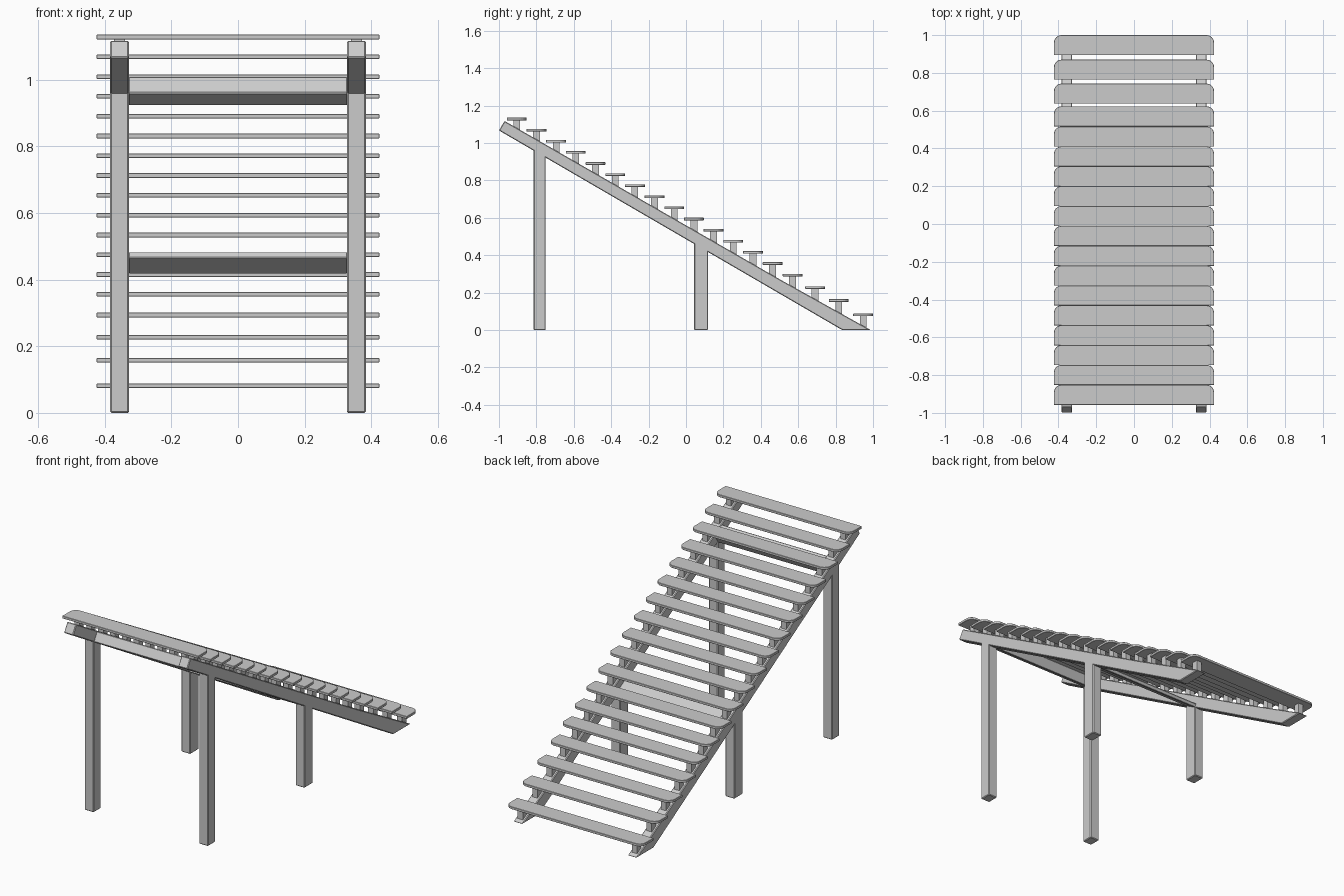
import bpy, bmesh, math
from mathutils import Vector

if "Cube" in bpy.data.objects:
    bpy.data.objects.remove(bpy.data.objects["Cube"])


def prism(name, pts, axis, lo, hi, bevel=0.0):
    """Extrude a profile: axis 'x' takes (y, z) points, axis 'z' takes (x, y) points."""
    bm = bmesh.new()
    def place(p, d):
        return Vector((d, p[0], p[1])) if axis == 'x' else Vector((p[0], p[1], d))
    verts = [bm.verts.new(place(p, lo)) for p in pts]
    face = bm.faces.new(verts)
    ext = bmesh.ops.extrude_face_region(bm, geom=[face])
    shift = place((0, 0), hi - lo)
    bmesh.ops.translate(bm, vec=shift, verts=[g for g in ext['geom'] if isinstance(g, bmesh.types.BMVert)])
    bmesh.ops.recalc_face_normals(bm, faces=bm.faces[:])
    me = bpy.data.meshes.new(name)
    bm.to_mesh(me)
    bm.free()
    ob = bpy.data.objects.new(name, me)
    bpy.context.collection.objects.link(ob)
    if bevel:
        mod = ob.modifiers.new("bevel", 'BEVEL')
        mod.width = bevel
        mod.segments = 1
    return ob


def top_z(y):
    """Height of the stringer's upper edge."""
    if y < 0.5:
        return 1.118 + (y + 0.97) * (0.272 - 1.118) / 1.47
    return 0.272 * (0.988 - y) / 0.488


def under_z(y):
    """Height of the stringer's lower edge."""
    return 1.067 * (0.835 - y) / 1.835


X0, X1 = 0.327, 0.384
stringer = [(-0.97, 1.118), (0.5, 0.272), (0.988, 0), (0.835, 0), (-1, 1.067)]

# sloping side beams and vertical legs
for side, s in (("left", -1), ("right", 1)):
    lo, hi = sorted((s * X0, s * X1))
    prism(side + "_stringer", stringer, 'x', lo, hi, 0.004)
    for label, ya, yb in (("tall", -0.815, -0.75), ("short", 0.043, 0.118)):
        leg = [(ya, 0), (yb, 0), (yb, under_z(yb) + 0.015), (ya, under_z(ya) + 0.015)]
        prism(f"{side}_{label}_leg", leg, 'x', lo, hi, 0.004)

# tilted cross beams between the side beams
for label, ya, yb, t in (("upper", -0.815, -0.75, 0.058), ("lower", 0.035, 0.118, 0.022)):
    a = math.atan(1.067 / 1.835)
    n = Vector((math.sin(a), math.cos(a))) * t
    p, q = Vector((ya, under_z(ya))), Vector((yb, under_z(yb)))
    prism(label + "_cross_beam", [p, q, q + n, p + n], 'x', -X0 - 0.002, X0 + 0.002, 0.004)

# tread positions, lowest first: wider spacing near the foot, then regular
treads = [(0.947, 0.081), (0.817, 0.158), (0.690, 0.227), (0.570, 0.294)]
treads += [(0.463 - 0.1052 * i, 0.356 + 0.0594 * i) for i in range(14)]

# tread outline with rounded corners on the descending side
W, D, R = 0.424, 0.053, 0.04
outline = [(-W, -D), (W, -D)]
for cx, start in ((W - R, 0), (-W + R, 90)):
    for k in range(7):
        t = math.radians(start + 15 * k)
        outline.append((cx + R * math.cos(t), D - R + R * math.sin(t)))

for i, (y, z) in enumerate(treads):
    prism(f"tread_{i + 1}", [(px, py + y) for px, py in outline], 'z', z - 0.007, z + 0.007, 0.0015)
    # small riser posts carrying each tread
    h = 0.018
    for side, s in (("left", -1), ("right", 1)):
        lo, hi = s * 0.3555 - 0.016, s * 0.3555 + 0.016
        post = [(y - h, top_z(y - h) - 0.006), (y + h, top_z(y + h) - 0.006), (y + h, z - 0.005), (y - h, z - 0.005)]
        prism(f"{side}_post_{i + 1}", post, 'x', lo, hi)
